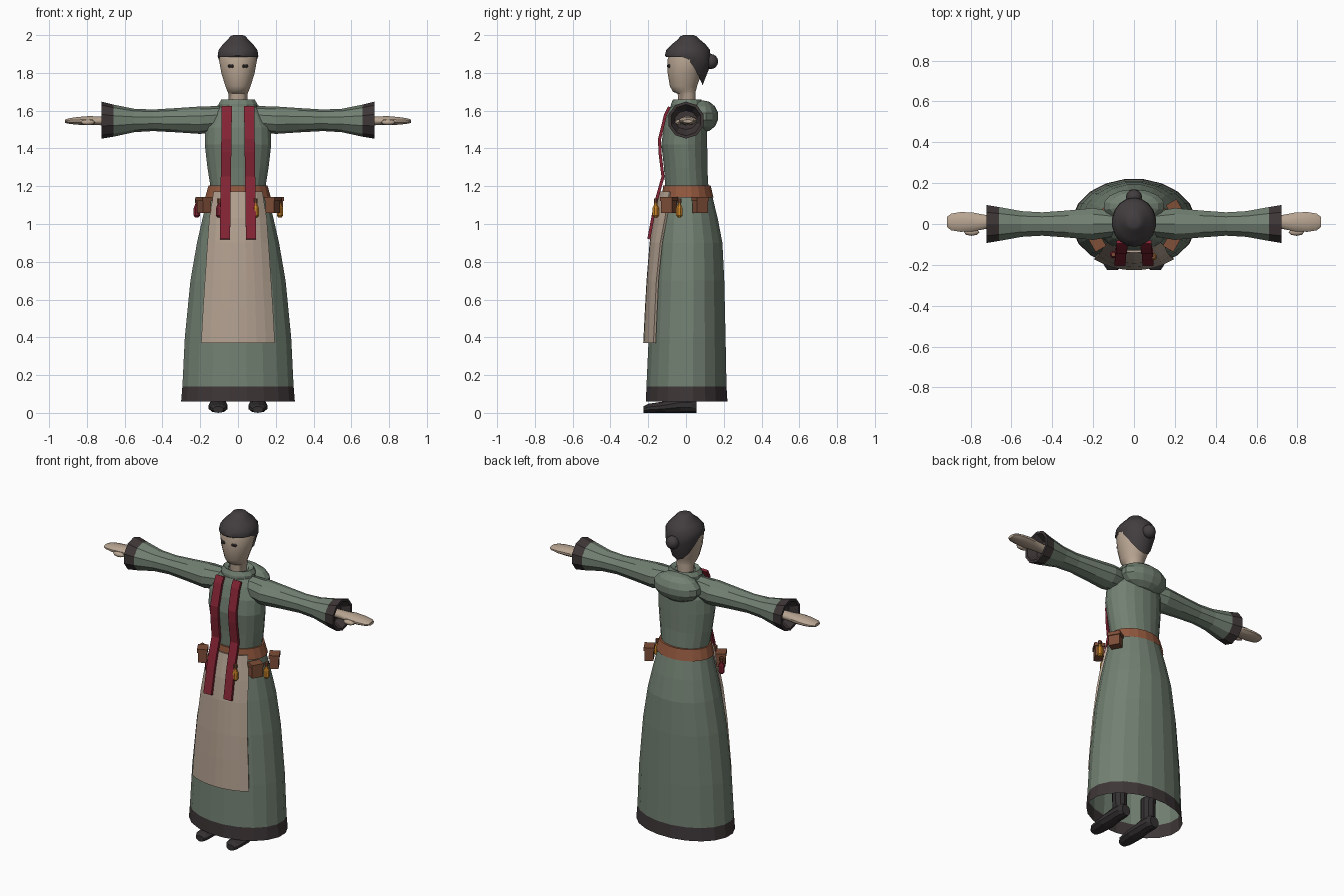
import bpy, bmesh
from math import cos, sin, pi, sqrt, radians
from mathutils import Matrix, Vector

cube = bpy.data.objects.get("Cube")
if cube:
    bpy.data.objects.remove(cube)


def material(name, r, g, b):
    lin = [(c / 255 / 12.92 if c < 10 else ((c / 255 + 0.055) / 1.055) ** 2.4) for c in (r, g, b)] + [1]
    m = bpy.data.materials.new(name)
    m.use_nodes = True
    m.diffuse_color = lin
    m.node_tree.nodes["Principled BSDF"].inputs["Base Color"].default_value = lin
    return m


GREEN = material("sage_cloth", 114, 128, 114)
TRIM = material("dark_trim", 62, 54, 55)
LINEN = material("apron_linen", 178, 160, 144)
SKIN = material("skin", 184, 165, 146)
HAIR = material("hair", 66, 61, 62)
RED = material("red_cloth", 132, 36, 52)
BELT = material("belt_leather", 146, 88, 62)
POUCH = material("pouch_leather", 126, 78, 56)
AMBER = material("amber_glass", 205, 135, 42)
SHOE = material("shoe_leather", 52, 48, 50)


def finish(name, bm, mats, smooth=None, rule=None):
    bmesh.ops.recalc_face_normals(bm, faces=bm.faces)
    if rule:
        for f in bm.faces:
            f.material_index = rule(f.calc_center_median())
    me = bpy.data.meshes.new(name)
    bm.to_mesh(me)
    bm.free()
    for m in mats:
        me.materials.append(m)
    ob = bpy.data.objects.new(name, me)
    bpy.context.collection.objects.link(ob)
    if smooth:
        bpy.ops.object.select_all(action='DESELECT')
        ob.select_set(True)
        bpy.context.view_layer.objects.active = ob
        bpy.ops.object.shade_smooth_by_angle(angle=radians(smooth))
    return ob


def loft(name, rings, mats, axis='z', n=10, centre=0, side=1, caps=(1, 1), bend=None, **kw):
    """Rings are (position, half width, low, high) of ellipses along an axis."""
    bm = bmesh.new()
    loops = []
    for i, (p, w, lo, hi) in enumerate(rings):
        loop = []
        for k in range(n):
            a = 2 * pi * (k + 0.5) / n
            u, v = centre + w * cos(a), (lo + hi) / 2 + (hi - lo) / 2 * sin(a)
            co = {'z': (u, v, p), 'x': (p, u, v), 'y': (u, p, v)}[axis]
            if bend:
                co = bend(i, a, co)
            loop.append(bm.verts.new((co[0] * side, co[1], co[2])))
        loops.append(loop)
    for a, b in zip(loops, loops[1:]):
        for k in range(n):
            j = (k + 1) % n
            bm.faces.new((a[k], a[j], b[j], b[k]))
    if caps[0]:
        bm.faces.new(loops[0])
    if caps[1]:
        bm.faces.new(loops[-1])
    return finish(name, bm, mats, **kw)


def sheet(name, rows, mat, thickness, smooth=None):
    """Cloth strip from rows of points, given thickness."""
    bm = bmesh.new()
    vs = [[bm.verts.new(p) for p in row] for row in rows]
    for a, b in zip(vs, vs[1:]):
        for k in range(len(a) - 1):
            bm.faces.new((a[k], b[k], b[k + 1], a[k + 1]))
    ob = finish(name, bm, [mat], smooth)
    s = ob.modifiers.new("thickness", 'SOLIDIFY')
    s.thickness = thickness
    s.offset = 0
    return ob


def ball(name, loc, size, mat, u=12, v=8, smooth=None):
    bm = bmesh.new()
    bmesh.ops.create_uvsphere(bm, u_segments=u, v_segments=v, radius=1,
                              matrix=Matrix.Translation(loc) @ Matrix.Diagonal((*size, 1)))
    return finish(name, bm, [mat], smooth)


# Robe: skirt and bodice in one loft, dark hem
ROBE = [(.06, .305, -.215, .222), (.14, .298, -.212, .217), (.4, .285, -.2, .212),
        (.7, .255, -.185, .205), (.9, .22, -.17, .195), (1.03, .19, -.15, .17),
        (1.15, .16, -.125, .14), (1.2, .148, -.112, .12), (1.3, .164, -.118, .114),
        (1.42, .178, -.132, .114), (1.51, .175, -.12, .113), (1.58, .14, -.1, .1),
        (1.62, .1, -.085, .08)]
loft("robe", ROBE, [GREEN, TRIM], n=20, caps=(0, 1), rule=lambda c: int(c.z < .14))


def robe_front(x, z):
    for a, b in zip(ROBE, ROBE[1:]):
        if a[0] <= z <= b[0]:
            t = (z - a[0]) / (b[0] - a[0])
            _, w, lo, hi = [p + (q - p) * t for p, q in zip(a, b)]
            return (lo + hi) / 2 - (hi - lo) / 2 * sqrt(max(0, 1 - (x / w) ** 2))


# Collar and folded hood
loft("collar", [(1.59, .1, -.085, .09), (1.635, .105, -.08, .09), (1.66, .09, -.068, .08),
                (1.65, .06, -.05, .06)], [GREEN], n=14, caps=(0, 0))
ball("hood", (0, .088, 1.57), (.155, .084, .085), GREEN, 14, 7)

# Belt
loft("belt", [(1.14, .176, -.13, .147), (1.205, .158, -.122, .132), (1.205, .13, -.1, .1)],
     [BELT], n=20, caps=(0, 0))

# Apron wrapped over the front of the skirt
rows = []
for z, w, gap in ((1.17, .125, .014), (1.03, .148, .016), (.9, .158, .016), (.7, .172, .017),
                  (.55, .182, .018), (.37, .192, .018)):
    rows.append([(u / 4 * w, robe_front(u / 4 * w, z) - gap, z) for u in range(-4, 5)])
sheet("apron", rows, LINEN, .014)

# Sleeves, hands, shoes, stole bands and eyes on both sides
for s, label in ((1, "left"), (-1, "right")):
    loft(label + "_sleeve", [(.08, .06, 1.49, 1.625), (.2, .082, 1.477, 1.622), (.32, .07, 1.485, 1.614),
                             (.45, .06, 1.492, 1.606), (.55, .066, 1.486, 1.61), (.66, .087, 1.462, 1.632),
                             (.722, .098, 1.452, 1.648), (.722, .082, 1.467, 1.633), (.67, .06, 1.5, 1.6)],
         [GREEN, TRIM], axis='x', side=s, rule=lambda c: int(abs(c.x) > .66))
    loft(label + "_hand", [(.66, .03, 1.52, 1.57), (.73, .036, 1.522, 1.57), (.79, .048, 1.522, 1.572),
                           (.85, .05, 1.525, 1.567), (.895, .042, 1.53, 1.56), (.915, .026, 1.535, 1.553)],
         [SKIN], axis='x', centre=.01, side=s, n=12, smooth=40)
    ball(label + "_thumb", (.795 * s, -.04, 1.538), (.038, .018, .015), SKIN, 8, 6, 40)
    loft(label + "_shoe", [(-.225, .028, 0, .035), (-.2, .045, 0, .048), (-.12, .053, 0, .06),
                           (-.03, .045, 0, .085), (.03, .042, 0, .085), (.056, .03, 0, .07)],
         [SHOE], axis='y', centre=.105, side=s)
    loft(label + "_ankle", [(.04, .04, -.045, .04), (.2, .045, -.045, .045)], [SHOE], centre=.105, side=s)
    path = [(1.62, -.088), (1.58, -.108), (1.45, -.14), (1.38, -.138), (1.25, -.122),
            (1.2, -.136), (1.15, -.15), (1.08, -.167), (.92, -.197)]
    sheet(label + "_stole_band",
          [[((c - .027) * s, y, z), ((c + .027) * s, y, z)]
           for z, y in path for c in [.069 - .01 * (z - .92) / .7]], RED, .016)
    for k in (0, 1):
        ball(f"{label}_eye_{k}", ((.03 + .014 * k) * s, -.093 + .004 * k, 1.836), (.009, .009, .009), TRIM, 8, 6)

# Head and neck
loft("head", [(1.62, .05, -.04, .05), (1.69, .052, -.045, .052), (1.7, .056, -.07, .052),
              (1.73, .068, -.087, .06), (1.8, .09, -.099, .085), (1.87, .103, -.1, .1),
              (1.93, .085, -.08, .09)], [SKIN], n=16, smooth=50)


# Hair cap that drops down to the nape, with a bun
def nape(i, a, co):
    back = max(0, sin(a))
    drop = (.15, .05, 0, 0, 0, 0, 0, 0)[i]
    return (co[0], co[1], co[2] - drop * back ** 1.5)


loft("hair", [(1.885, .104, -.106, .088), (1.892, .109, -.112, .13), (1.92, .105, -.105, .128),
              (1.95, .082, -.077, .105), (1.975, .056, -.045, .075), (1.993, .042, -.03, .057),
              (2.0, .026, -.015, .04)], [HAIR], n=18, caps=(0, 1), bend=nape, smooth=45)
ball("hair_bun", (0, .132, 1.86), (.04, .038, .04), HAIR, 12, 8, 45)

# Belt pouches with overhanging flaps
for i, (x, y, turn) in enumerate(((-.18, -.09, 150), (.185, -.09, 30), (.2, .075, -30))):
    for part, z, size in (("pouch", 1.098, (.05, .066, .078)), ("pouch_flap", 1.132, (.06, .074, .022))):
        bm = bmesh.new()
        m = Matrix.Translation((x, y, z)) @ Matrix.Rotation(radians(-turn), 4, 'Z')
        bmesh.ops.create_cube(bm, size=1, matrix=m @ Matrix.Diagonal((*size, 1)))
        finish(f"{part}_{i}", bm, [POUCH])

# Hanging vials with stoppers
for i, (x, y, mat) in enumerate(((-.218, -.04, RED), (-.1, -.15, RED), (.222, -.035, AMBER), (.094, -.16, AMBER))):
    body = [(1.035, .01), (1.045, .018), (1.085, .018), (1.105, .009), (1.115, .009)]
    loft(f"vial_{i}", [(z, r, y - r, y + r) for z, r in body], [mat], n=8, centre=x)
    loft(f"vial_stopper_{i}", [(z, .011, y - .011, y + .011) for z in (1.112, 1.135)], [POUCH], n=8, centre=x)
